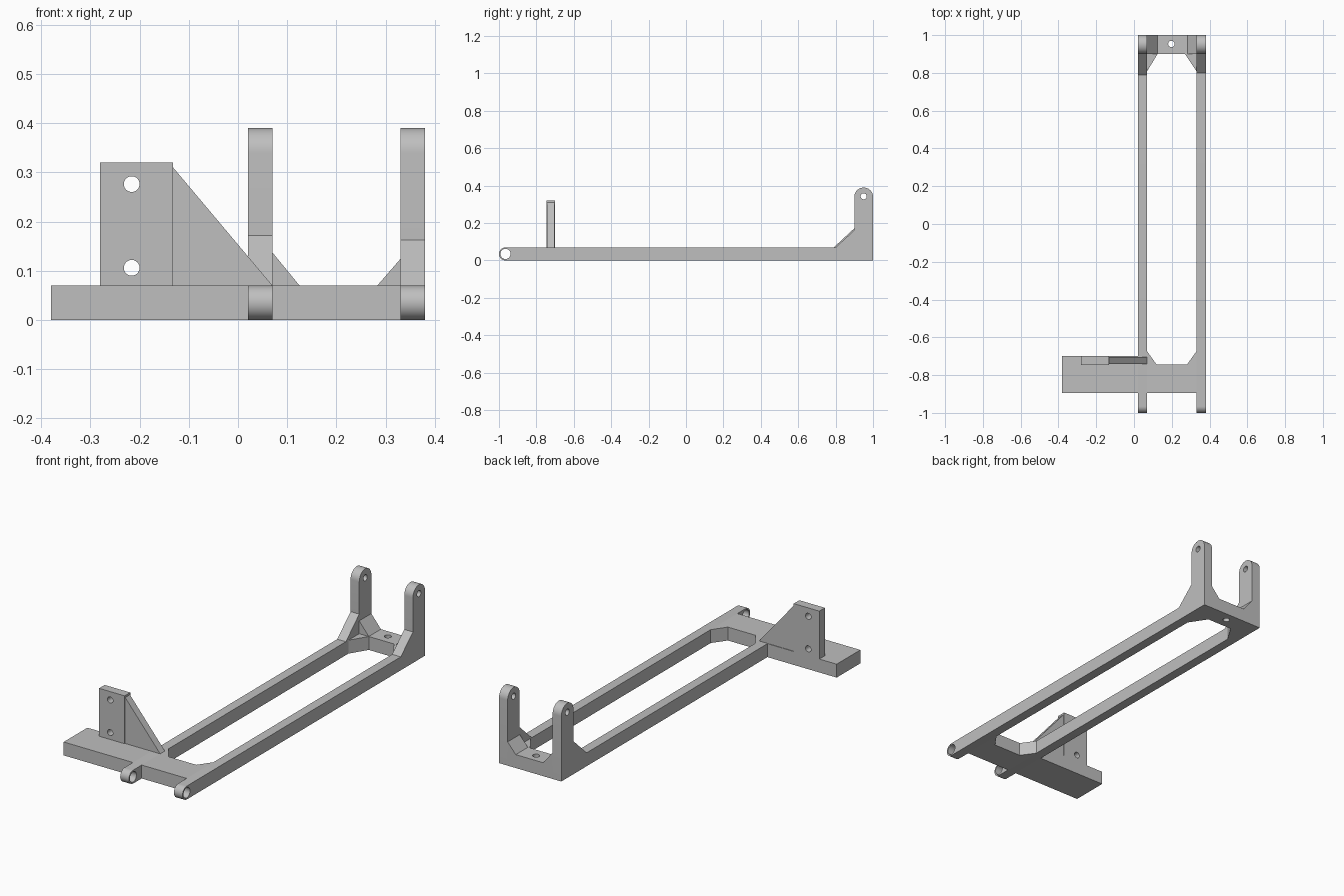
import bpy, bmesh
from math import cos, sin, pi, radians

if "Cube" in bpy.data.objects:
    bpy.data.objects.remove(bpy.data.objects["Cube"], do_unlink=True)

grey = bpy.data.materials.new("plain grey")
grey.use_nodes = True
grey.diffuse_color = (0.52, 0.52, 0.52, 1)
grey.node_tree.nodes["Principled BSDF"].inputs["Base Color"].default_value = grey.diffuse_color

BAR = 0.07           # height of the base frame
RAILS = {"right": (0.02, 0.07), "left": (0.33, 0.38)}


def arc(cx, cy, r, start, end, n=20):
    """Points along an arc, angles in degrees."""
    angles = [radians(start + (end - start) * i / n) for i in range(n + 1)]
    return [(cx + r * cos(a), cy + r * sin(a)) for a in angles]


def prism(name, axis, profile, lo, hi):
    """Extrude a flat profile along an axis from lo to hi."""
    place = {"x": lambda p, d: (d, p[0], p[1]),
             "y": lambda p, d: (p[0], d, p[1]),
             "z": lambda p, d: (p[0], p[1], d)}[axis]
    bm = bmesh.new()
    face = bm.faces.new([bm.verts.new(place(p, lo)) for p in profile])
    new = bmesh.ops.extrude_face_region(bm, geom=[face])["geom"]
    shift = [b - a for a, b in zip(place((0, 0), lo), place((0, 0), hi))]
    bmesh.ops.translate(bm, vec=shift, verts=[v for v in new if isinstance(v, bmesh.types.BMVert)])
    bmesh.ops.recalc_face_normals(bm, faces=bm.faces)
    mesh = bpy.data.meshes.new(name)
    bm.to_mesh(mesh)
    bm.free()
    mesh.materials.append(grey)
    obj = bpy.data.objects.new(name, mesh)
    bpy.context.scene.collection.objects.link(obj)
    return obj


def select(obj):
    bpy.ops.object.select_all(action="DESELECT")
    obj.select_set(True)
    bpy.context.view_layer.objects.active = obj


def drill(obj, axis, cx, cy, r):
    """Cut a round through hole along an axis."""
    cutter = prism("hole_cutter", axis, arc(cx, cy, r, 0, 348.75, 31), -2, 2)
    cutter.hide_render = True
    mod = obj.modifiers.new("hole", "BOOLEAN")
    mod.operation, mod.solver, mod.object = "DIFFERENCE", "EXACT", cutter
    select(obj)
    bpy.ops.object.modifier_apply(modifier=mod.name)
    bpy.data.objects.remove(cutter, do_unlink=True)


def box(x0, x1, y0, y1):
    return [(x0, y0), (x1, y0), (x1, y1), (x0, y1)]


parts = []

# Long rails: rounded eye at the front, braced upright with rounded top at the back
for side, (x0, x1) in RAILS.items():
    brace = 0.79 if side == "right" else 0.80
    profile = (arc(-0.965, 0.035, 0.035, 270, 90)
               + [(brace, BAR), (0.9, BAR + 0.892 - brace)]
               + arc(0.95, 0.34, 0.05, 180, 0) + [(1, 0)])
    rail = prism(side + "_rail", "x", profile, x0, x1)
    drill(rail, "x", -0.965, 0.035, 0.027)
    drill(rail, "x", 0.95, 0.343, 0.016)
    parts.append(rail)

# Cross members between the rails, with chamfered inner corners
parts.append(prism("front_cross_member", "z",
                   [(0.07, -0.895), (0.33, -0.895), (0.33, -0.675), (0.28, -0.745),
                    (0.12, -0.745), (0.07, -0.675)], 0, BAR))
back = prism("back_cross_member", "z",
             [(0.07, 1), (0.07, 0.81), (0.125, 0.9), (0.27, 0.9), (0.33, 0.81), (0.33, 1)], 0, BAR)
drill(back, "z", 0.198, 0.953, 0.017)
parts.append(back)

# Corner gussets at the foot of the uprights
parts.append(prism("right_corner_gusset", "y", [(0.07, BAR), (0.125, BAR), (0.07, 0.137)], 0.9, 1))
parts.append(prism("left_corner_gusset", "y", [(0.33, BAR), (0.283, BAR), (0.33, 0.124)], 0.9, 1))

# Side arm with its standing mounting plate and brace
parts.append(prism("side_arm", "z", box(-0.38, 0.02, -0.895, -0.7), 0, BAR))
plate = prism("mounting_plate", "y", box(-0.28, -0.132, BAR, 0.32), -0.746, -0.7)
for z in (0.106, 0.276):
    drill(plate, "y", -0.216, z, 0.016)
parts.append(plate)
parts.append(prism("plate_brace", "y", [(-0.132, BAR), (0.07, BAR), (-0.132, 0.31)], -0.742, -0.703))

for part in parts:
    select(part)
    bpy.ops.object.shade_smooth_by_angle(angle=radians(25))
